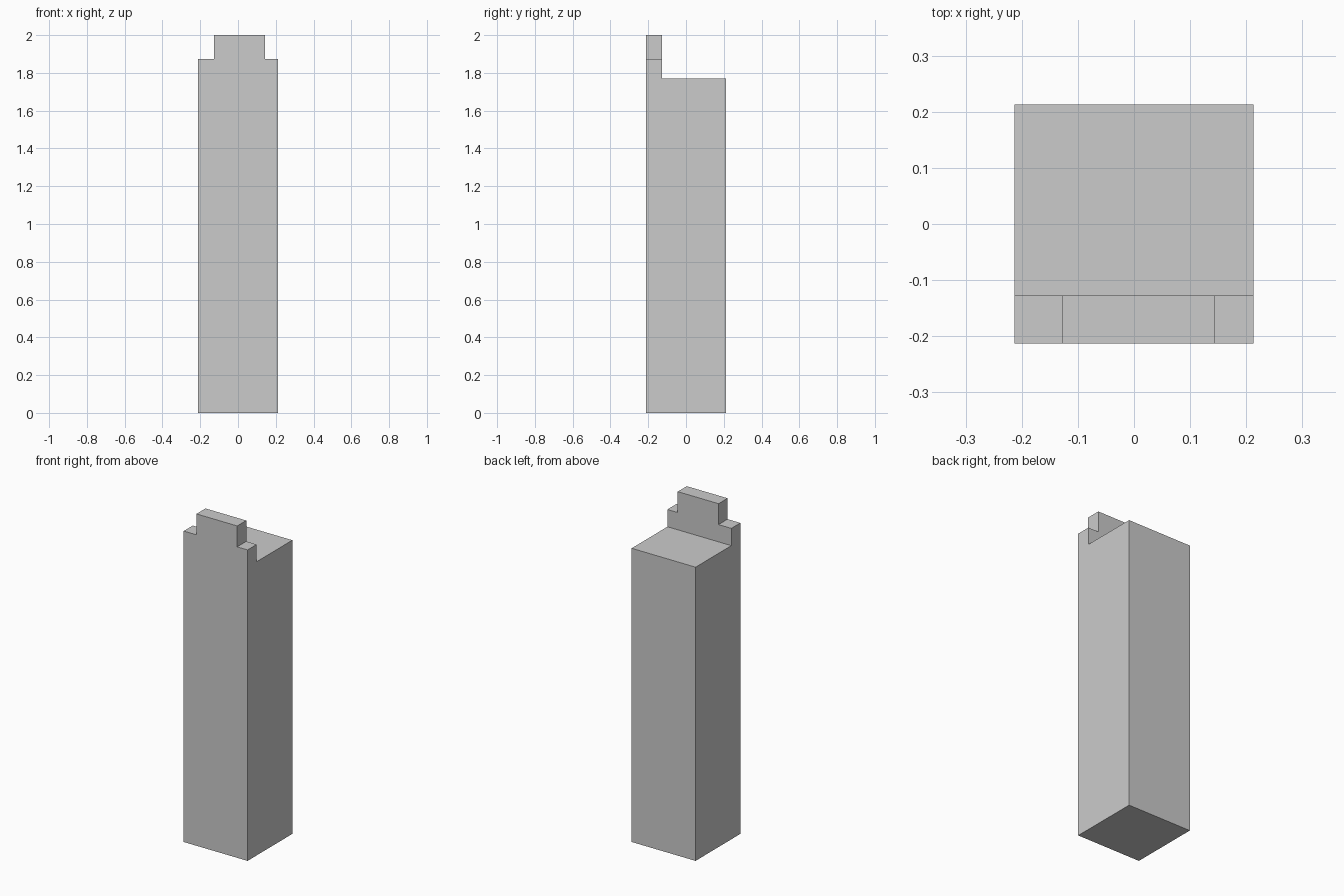
import bpy, bmesh
from mathutils import Vector

if "Cube" in bpy.data.objects:
    bpy.data.objects.remove(bpy.data.objects["Cube"])

HALF = 0.213           # half width and depth of the square tower
DECK_Z = 1.77          # flat roof
WALL_Z = 1.874         # shoulders of the front parapet
TOP_Z = 2.0            # raised middle of the parapet
WALL_BACK = -0.127     # rear face of the parapet
TAB_L, TAB_R = -0.128, 0.144


def extrude_profile(name, points, y0, y1):
    """Extrude an outline in x and z from y0 to y1."""
    bm = bmesh.new()
    face = bm.faces.new([bm.verts.new((x, y0, z)) for x, z in points])
    out = bmesh.ops.extrude_face_region(bm, geom=[face])
    verts = [v for v in out["geom"] if isinstance(v, bmesh.types.BMVert)]
    bmesh.ops.translate(bm, vec=Vector((0, y1 - y0, 0)), verts=verts)
    bmesh.ops.recalc_face_normals(bm, faces=bm.faces)
    mesh = bpy.data.meshes.new(name)
    bm.to_mesh(mesh)
    bm.free()
    obj = bpy.data.objects.new(name, mesh)
    bpy.context.collection.objects.link(obj)
    return obj


# Tower: stepped front outline carried through the full depth
tower = extrude_profile("tower", [
    (-HALF, 0), (HALF, 0), (HALF, WALL_Z), (TAB_R, WALL_Z),
    (TAB_R, TOP_Z), (TAB_L, TOP_Z), (TAB_L, WALL_Z), (-HALF, WALL_Z),
], -HALF, HALF)

# Cutter: clears the roof deck behind the parapet
cutter = extrude_profile("roof_cutter", [
    (-0.5, DECK_Z), (0.5, DECK_Z), (0.5, 2.5), (-0.5, 2.5),
], WALL_BACK, 0.5)
cutter.hide_render = True

cut = tower.modifiers.new("roof_cut", 'BOOLEAN')
cut.operation = 'DIFFERENCE'
cut.solver = 'EXACT'
cut.object = cutter
bpy.context.view_layer.objects.active = tower
bpy.ops.object.modifier_apply(modifier=cut.name)
bpy.data.objects.remove(cutter)
